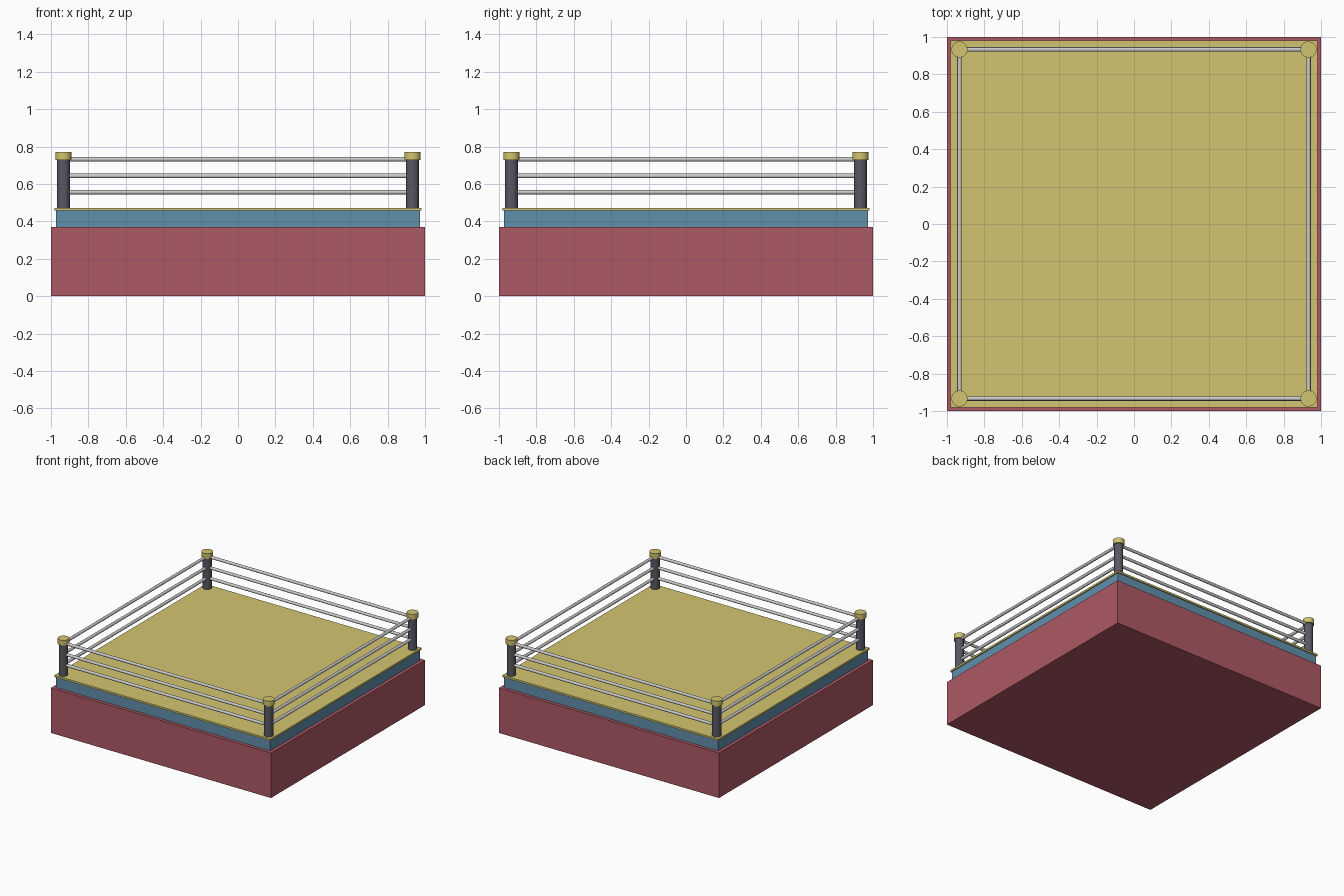
import bpy
from math import pi

if "Cube" in bpy.data.objects:
    bpy.data.objects.remove(bpy.data.objects["Cube"])


def material(name, rgb):
    m = bpy.data.materials.new(name)
    m.diffuse_color = (*rgb, 1)
    m.use_nodes = True
    m.node_tree.nodes["Principled BSDF"].inputs["Base Color"].default_value = m.diffuse_color
    return m


RED = material("red", (0.42, 0.10, 0.13))
BLUE = material("blue", (0.12, 0.28, 0.42))
YELLOW = material("yellow", (0.65, 0.56, 0.16))
DARK = material("dark", (0.10, 0.10, 0.13))


def slab(name, half, z0, z1, mat):
    bpy.ops.mesh.primitive_cube_add(size=1, location=(0, 0, (z0 + z1) / 2))
    o = bpy.context.object
    o.name = name
    o.scale = (2 * half, 2 * half, z1 - z0)
    bpy.ops.object.transform_apply(location=False, rotation=False, scale=True)
    o.data.materials.append(mat)


def rod(name, radius, length, loc, mat=None, rot=(0, 0, 0), sides=32):
    bpy.ops.mesh.primitive_cylinder_add(vertices=sides, radius=radius, depth=length,
                                        location=loc, rotation=rot)
    o = bpy.context.object
    o.name = name
    if mat:
        o.data.materials.append(mat)
    bpy.ops.object.shade_smooth_by_angle()


# Stacked platform
slab("platform_base", 1.0, 0, 0.37, RED)
slab("platform_band", 0.973, 0.37, 0.457, BLUE)
slab("floor_mat", 0.982, 0.457, 0.472, YELLOW)

# Corner posts with caps
P = 0.933
for sx in (-1, 1):
    for sy in (-1, 1):
        rod("corner_post", 0.034, 0.258, (sx * P, sy * P, 0.601), DARK)
        rod("post_cap", 0.043, 0.043, (sx * P, sy * P, 0.7505), YELLOW)

# Three ropes per side
for z in (0.556, 0.643, 0.732):
    for s in (-1, 1):
        rod("rope_x", 0.012, 2 * P, (0, s * P, z), rot=(0, pi / 2, 0), sides=16)
        rod("rope_y", 0.012, 2 * P, (s * P, 0, z), rot=(pi / 2, 0, 0), sides=16)
